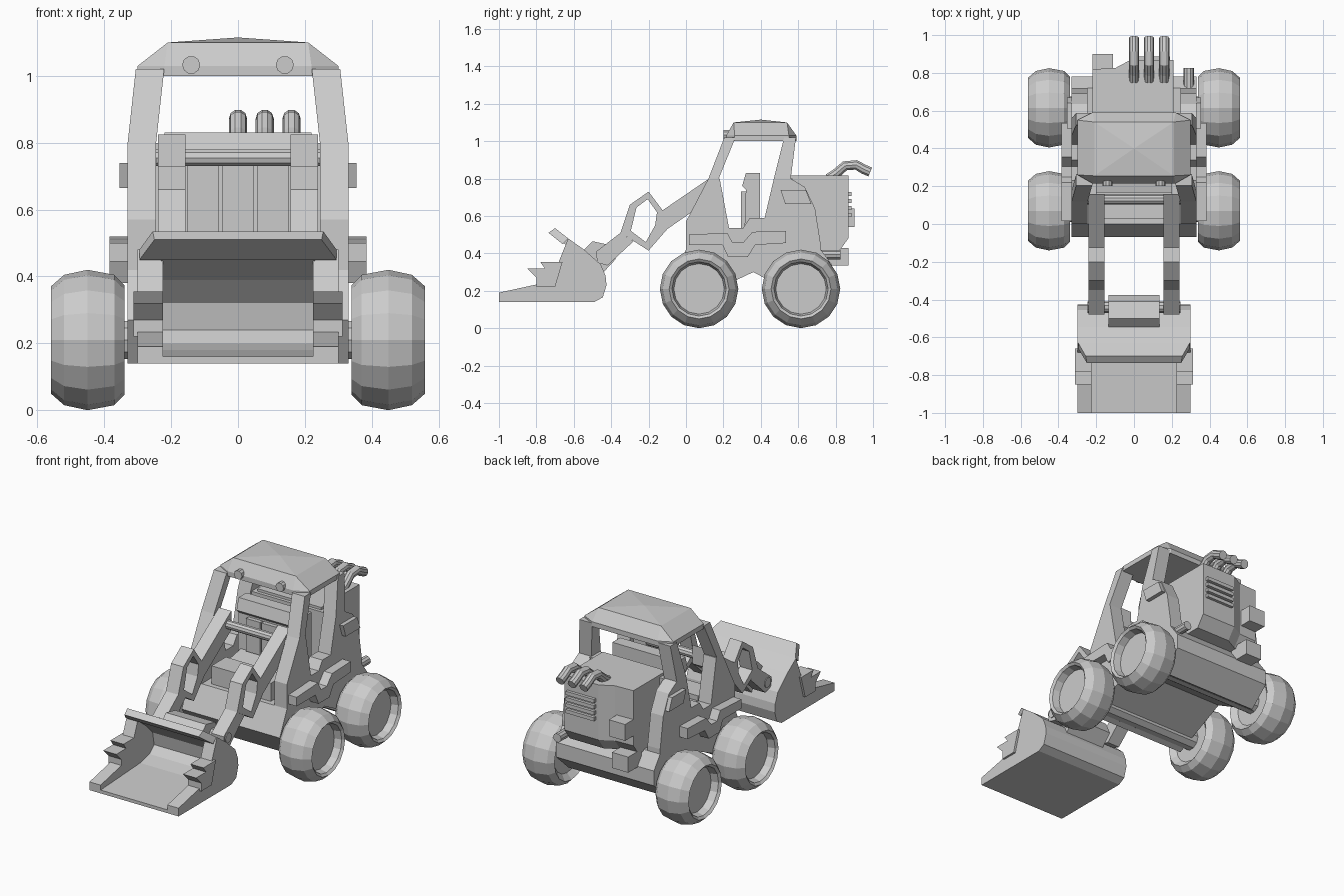
import bpy, bmesh, math
from mathutils import Vector

if "Cube" in bpy.data.objects:
    bpy.data.objects.remove(bpy.data.objects["Cube"])

grey = bpy.data.materials.new("plain grey")
grey.diffuse_color = (0.6, 0.6, 0.6, 1)
grey.use_nodes = True
grey.node_tree.nodes["Principled BSDF"].inputs["Base Color"].default_value = grey.diffuse_color


def finish(name, bm):
    bmesh.ops.recalc_face_normals(bm, faces=bm.faces)
    me = bpy.data.meshes.new(name)
    bm.to_mesh(me)
    bm.free()
    me.materials.append(grey)
    ob = bpy.data.objects.new(name, me)
    bpy.context.collection.objects.link(ob)
    return ob


def bridge(bm, a, b):
    """Closed solid between two matching loops of points."""
    va = [bm.verts.new(p) for p in a]
    vb = [bm.verts.new(p) for p in b]
    bm.faces.new(va)
    bm.faces.new(vb[::-1])
    n = len(va)
    for i in range(n):
        j = (i + 1) % n
        bm.faces.new((va[i], va[j], vb[j], vb[i]))


def prism(name, polys, x0, x1, mirror=False, lean=0.0):
    """Extrude side profiles (y, z) along x; lean pulls the upper part inward."""
    bm = bmesh.new()
    for pts in polys:
        for s in ((1, -1) if mirror else (1,)):
            def loop(x):
                return [(s * (x - lean * max(0, z - 0.8)), y, z) for y, z in pts]
            bridge(bm, loop(x0), loop(x1))
    return finish(name, bm)


def box(name, x0, x1, y0, y1, z0, z1, mirror=False):
    return prism(name, [[(y0, z0), (y1, z0), (y1, z1), (y0, z1)]], x0, x1, mirror)


def hull(name, pts):
    bm = bmesh.new()
    for p in pts:
        bm.verts.new(p)
    bmesh.ops.convex_hull(bm, input=bm.verts)
    return finish(name, bm)


def tube(name, path, r, n=10):
    """Round tube along a path lying in one plane."""
    path = [Vector(p) for p in path]
    bm = bmesh.new()
    rings = []
    for i, p in enumerate(path):
        t = (path[min(i + 1, len(path) - 1)] - path[max(i - 1, 0)]).normalized()
        u = Vector((1, 0, 0)) if abs(t.x) < 0.9 else Vector((0, 1, 0))
        w = t.cross(u)
        rings.append([bm.verts.new(p + r * (math.cos(a) * u + math.sin(a) * w))
                      for a in (2 * math.pi * k / n for k in range(n))])
    for a, b in zip(rings, rings[1:]):
        for k in range(n):
            bm.faces.new((a[k], a[(k + 1) % n], b[(k + 1) % n], b[k]))
    bm.faces.new(rings[0])
    bm.faces.new(rings[-1])
    return finish(name, bm)


# Wheels: lathed tyre with recessed disc
tyre = [(.37, 0), (.37, .13), (.34, .165), (.37, .195), (.45, .21), (.52, .195),
        (.56, .16), (.548, .145), (.505, .135), (.505, 0)]
for label, wy in (("front", .07), ("rear", .615)):
    for side, s in (("right", 1), ("left", -1)):
        bm = bmesh.new()
        vs = [bm.verts.new((s * x, wy, .21 + r)) for x, r in tyre]
        es = [bm.edges.new(e) for e in zip(vs, vs[1:])]
        bmesh.ops.spin(bm, geom=vs + es, cent=(0, wy, .21), axis=(1, 0, 0),
                       angle=2 * math.pi, steps=16, use_duplicate=False)
        bmesh.ops.remove_doubles(bm, verts=bm.verts, dist=.0005)
        finish(f"{label}_{side}_wheel", bm)
    tube(label + "_axle", [(-.4, wy, .21), (.4, wy, .21)], .06)

# Chassis with raised belly
prism("chassis", [[(0, .42), (-.07, .27), (.02, .14), (.36, .30), (.66, .14),
                   (.78, .25), (.78, .34), (.72, .42)]], -.33, .33)

# Cab side panels and pillars
prism("cab_side", [[(0, .40), (0, .57), (.12, .80), (.18, .80), (.23, .535), (.305, .535),
                    (.34, .588), (.42, .588), (.47, .80), (.56, .80), (.635, .755),
                    (.69, .64), (.72, .45), (.72, .40)]], .245, .33, True)
prism("cab_pillar", [[(.12, .80), (.175, .80), (.265, 1.02), (.205, 1.02)],
                     [(.47, .80), (.56, .80), (.588, 1.02), (.525, 1.02)]],
      .245, .33, True, .11)
box("cab_back_wall", -.25, .25, .48, .57, .40, .80)
box("cab_console", -.2, .2, .03, .17, .41, .53)

# Roof with cut corners and a low peak
roof = [(0, .40, 1.115)]
for s in (1, -1):
    for z in (1.0, 1.03):
        roof += [(s * .22, .215, z), (s * .30, .26, z), (s * .30, .55, z), (s * .22, .59, z)]
    roof += [(s * .21, .255, 1.10), (s * .21, .54, 1.10)]
hull("roof", roof)
for side, s in (("right", 1), ("left", -1)):
    tube(side + "_roof_light", [(s * .14, .2, 1.033), (s * .14, .26, 1.033)], .027)

# Seat
prism("seat_back", [[(.31, .44), (.32, .74), (.30, .76), (.32, .83), (.395, .83), (.395, .44)]],
      -.22, .22)
prism("seat_cushion", [[(.17, .41), (.17, .50), (.33, .53), (.33, .41)]], -.2, .2)
for i in (-1, 0, 1):
    box(f"seat_pad_{i + 2}", i * .105 - .048, i * .105 + .048, .295, .33, .53, .73)

# Side steps and side boxes
prism("side_step", [[(.015, .50), (.22, .51), (.25, .457), (.305, .457), (.355, .515),
                     (.535, .52), (.535, .455), (.37, .445), (.33, .38), (.225, .38),
                     (.195, .445), (.015, .445)]], .32, .385, True)
prism("side_box", [[(.505, .74), (.64, .74), (.67, .665), (.53, .665)]], .32, .355, True)

# Engine housing, stepped in plan at the rear left
bm = bmesh.new()
plan = [(-.22, .5), (-.22, .82), (-.1, .825), (-.02, .868), (.21, .868), (.21, .5)]
bridge(bm, [(x, y if y < .6 else y - .05, .41) for x, y in plan], [(x, y, .48) for x, y in plan])
bridge(bm, [(x, y, .48) for x, y in plan], [(x, y, .815) for x, y in plan])
finish("engine_housing", bm)
for i in range(4):
    box(f"vent_slat_{i + 1}", 0, .19, .86, .886, .595 + i * .037, .617 + i * .037)
box("rear_upper_box", -.22, -.11, .81, .90, .54, .64)
box("rear_lower_box", -.22, -.11, .74, .87, .335, .43)
tube("rear_side_pipe", [(.29, .65, .393), (.29, .825, .393)], .027)
for i in range(3):
    x = i * .08
    tube(f"exhaust_pipe_{i + 1}", [(x, .76, .80), (x, .80, .825), (x, .85, .868), (x, .91, .873),
                                   (x, .95, .85), (x, .985, .835)], .027)

# Loader arms: beam, open elbow ring, forearm
outer = [(-.2, .73), (-.3, .66), (-.35, .51), (-.2, .415), (-.1, .53), (-.125, .63)]
inner = [(-.205, .69), (-.265, .645), (-.295, .52), (-.215, .46), (-.165, .55), (-.155, .62)]
links = [[outer[i], outer[(i + 1) % 6], inner[(i + 1) % 6], inner[i]] for i in range(6)]
beam = [(.16, .825), (-.14, .62), (-.1, .53), (.16, .71)]
forearm = [(-.35, .51), (-.28, .465), (-.42, .335), (-.475, .35), (-.48, .41)]
prism("loader_arm", links + [beam, forearm], .157, .24, True)
tube("arm_cross_bar", [(-.25, .13, .755), (.25, .13, .755)], .026)
tube("bucket_pivot", [(-.245, -.44, .39), (.245, -.44, .39)], .03)
prism("bucket_bracket", [[(-.545, .42), (-.50, .465), (-.41, .445), (-.375, .37), (-.44, .30)]],
      -.135, .135)

# Bucket: curved shell, toothed side plates, upper lip
back = [(-.49, .14), (-.445, .165), (-.425, .23), (-.43, .28), (-.455, .34), (-.545, .42),
        (-.63, .48)]
prism("bucket_shell", [[(-1, .14)] + back + [(-.655, .455), (-.57, .39), (-.50, .32),
                                             (-.485, .24), (-.53, .20), (-.62, .18), (-1, .16)]],
      -.23, .23)
prism("bucket_side", [[(-1, .14)] + back + [(-.68, .355), (-.73, .32), (-.77, .24), (-1, .19)]],
      .225, .30, True)
prism("bucket_tooth", [[(-.66, .355), (-.78, .355), (-.755, .32), (-.85, .32), (-.80, .27),
                        (-.80, .22), (-.70, .22)]], .225, .313, True)
lip = []
for s in (1, -1):
    lip += [(s * .295, -.63, .48), (s * .295, -.66, .45), (s * .255, -.70, .535),
            (s * .25, -.735, .51)]
hull("bucket_lip", lip)
